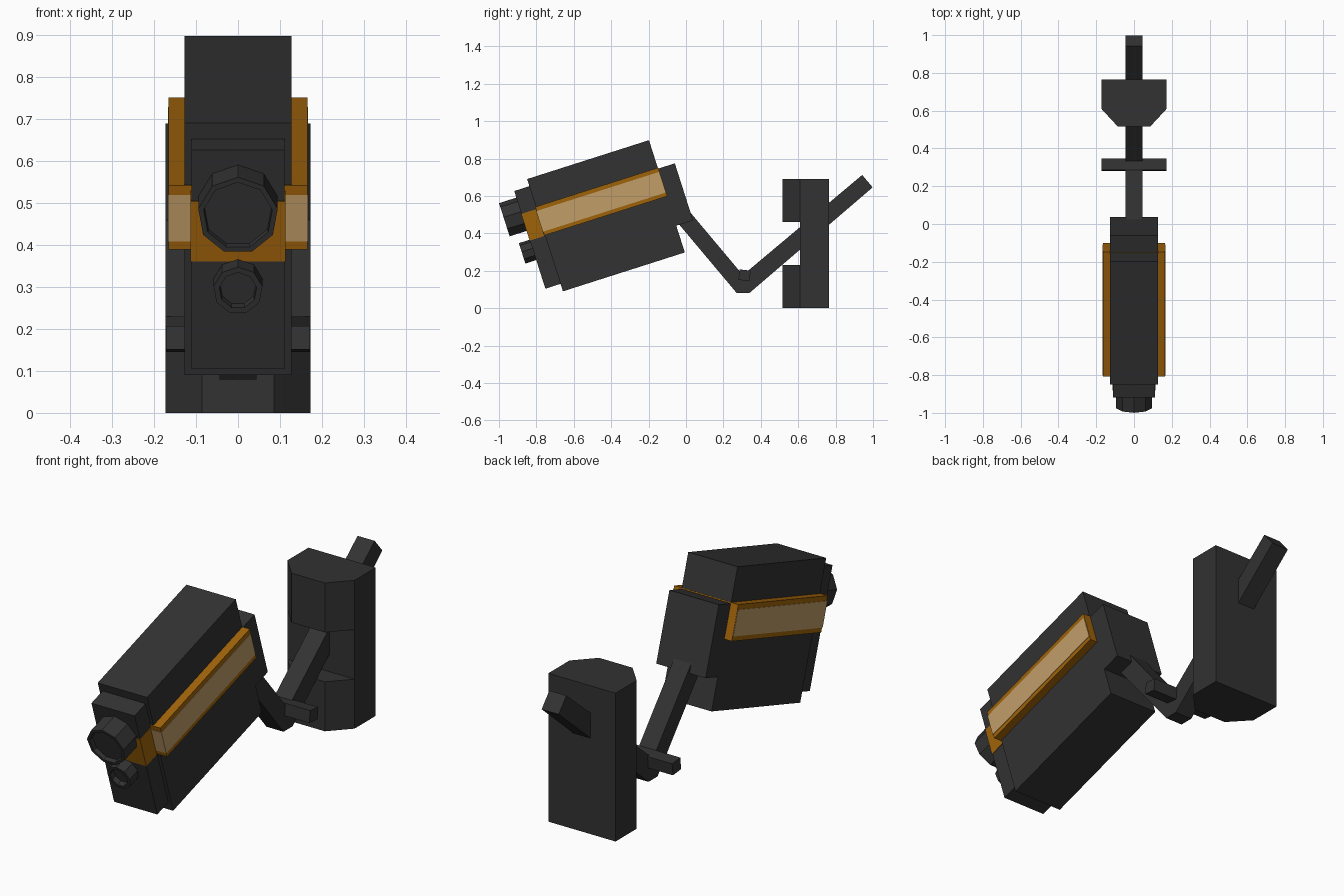
import bpy, bmesh, math
from mathutils import Matrix, Vector

if "Cube" in bpy.data.objects:
    bpy.data.objects.remove(bpy.data.objects["Cube"])


def material(name, rgb):
    m = bpy.data.materials.new(name)
    m.diffuse_color = (*rgb, 1)
    m.use_nodes = True
    m.node_tree.nodes["Principled BSDF"].inputs["Base Color"].default_value = m.diffuse_color
    return m


DARK = material("dark_grey", (0.032, 0.032, 0.032))
ORANGE = material("burnt_orange", (0.35, 0.125, 0.003))
TAN = material("pale_tan", (0.54, 0.34, 0.14))

# Tilted frame of the housing: local y runs along it, local z is its height
TILT = Matrix.Translation((0, -0.658, 0.09)) @ Matrix.Rotation(math.radians(17.7), 4, 'X')
LEVEL = Matrix.Identity(4)


def prism(name, points, sweep, mat, frame=LEVEL, recess=None):
    """Sweep a flat polygon along a vector; optionally sink the swept end."""
    bm = bmesh.new()
    base = bm.faces.new([bm.verts.new(p) for p in points])
    ext = bmesh.ops.extrude_face_region(bm, geom=[base], use_keep_orig=True)
    moved = [g for g in ext['geom'] if isinstance(g, bmesh.types.BMVert)]
    bmesh.ops.translate(bm, verts=moved, vec=sweep)
    bmesh.ops.recalc_face_normals(bm, faces=bm.faces)
    if recess:
        rim, depth = recess
        d = Vector(sweep).normalized()
        bm.normal_update()
        end = max(bm.faces, key=lambda f: f.calc_center_median().dot(d))
        bmesh.ops.inset_individual(bm, faces=[end], thickness=rim, depth=0)
        bmesh.ops.inset_individual(bm, faces=[end], thickness=0.002, depth=-depth)
    me = bpy.data.meshes.new(name)
    bm.to_mesh(me)
    bm.free()
    me.materials.append(mat)
    ob = bpy.data.objects.new(name, me)
    ob.matrix_world = frame
    bpy.context.collection.objects.link(ob)
    return ob


def box(name, half_x, y0, y1, z0, z1, mat, frame=LEVEL):
    pts = [(-half_x, y0, z0), (-half_x, y1, z0), (-half_x, y1, z1), (-half_x, y0, z1)]
    return prism(name, pts, (2 * half_x, 0, 0), mat, frame)


def lens(name, r, z, front, rim, depth):
    pts = [(r * math.sin(a), -0.08, z + r * math.cos(a))
           for a in (i * math.tau / 9 for i in range(9))]
    return prism(name, pts, (0, front + 0.08, 0), DARK, TILT, (rim, depth))


# Housing
box("housing", 0.127, 0, 0.684, 0, 0.63, DARK, TILT)
box("back_plate", 0.127, 0.68, 0.778, 0.15, 0.47, DARK, TILT)
box("front_plate", 0.111, -0.085, 0.01, 0.042, 0.59, DARK, TILT)

# Coloured band around the housing
box("side_band", 0.165, -0.004, 0.686, 0.315, 0.475, ORANGE, TILT)
box("side_stripe", 0.167, -0.006, 0.684, 0.336, 0.452, TAN, TILT)
box("front_band", 0.113, -0.087, -0.006, 0.312, 0.462, ORANGE, TILT)

# Lenses
lens("large_lens", 0.096, 0.457, -0.182, 0.013, 0.02)
lens("small_lens", 0.059, 0.258, -0.146, 0.014, 0.025)

# Bent arm
arm = [(-0.054, 0.468), (0.272, 0.08), (0.338, 0.08), (0.998, 0.646),
       (0.942, 0.712), (0.304, 0.177), (0.012, 0.525)]
prism("bent_arm", [(-0.044, y, z) for y, z in arm], (0.088, 0, 0), DARK)

# Cross pin at the elbow
box("elbow_pin", 0.171, -0.03, 0.03, -0.028, 0.028, DARK,
    Matrix.Translation((0, 0.313, 0.176)) @ Matrix.Rotation(math.radians(-6), 4, 'X'))

# Wall bracket: one back column and two tapered jaws
box("bracket_column", 0.173, 0.61, 0.765, 0, 0.69, DARK)
for label, z in (("lower", 0), ("upper", 0.46)):
    jaw = [(-0.173, 0.61, z), (-0.086, 0.516, z), (0.086, 0.516, z), (0.173, 0.61, z)]
    prism(label + "_bracket_jaw", jaw, (0, 0, 0.23), DARK)
